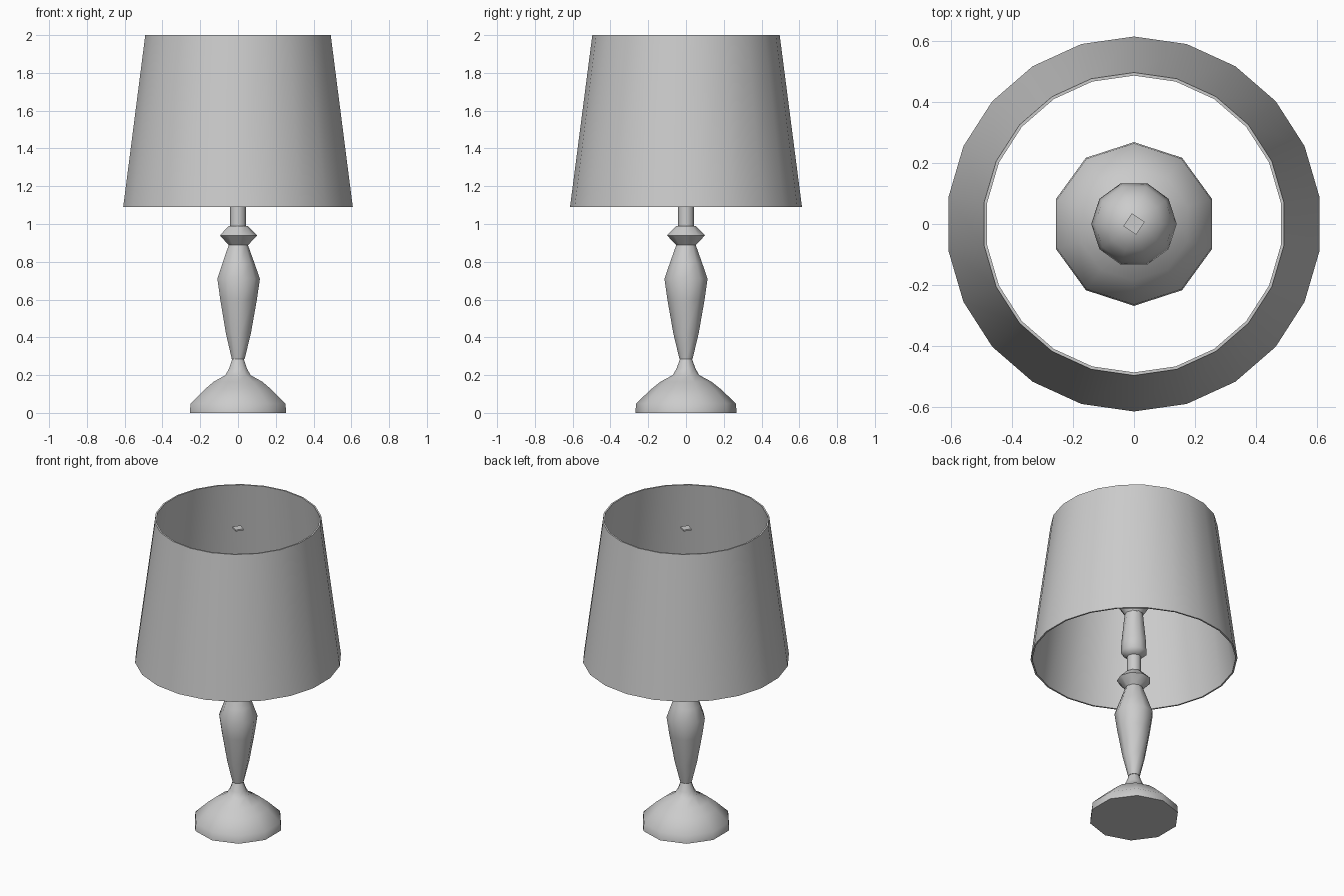
import bpy, bmesh, math

if "Cube" in bpy.data.objects:
    bpy.data.objects.remove(bpy.data.objects["Cube"])

grey = bpy.data.materials.new("light grey")
grey.diffuse_color = (0.6, 0.6, 0.6, 1)
grey.use_nodes = True
grey.node_tree.nodes["Principled BSDF"].inputs["Base Color"].default_value = grey.diffuse_color


def lathe(name, profile, sides, closed=False, turn=0.0, angle=50):
    """Spin (radius, z) points round the z axis; open profiles get end caps."""
    bm = bmesh.new()
    rings = []
    for r, z in profile:
        rings.append([bm.verts.new((r * math.cos(turn + math.tau * i / sides),
                                    r * math.sin(turn + math.tau * i / sides), z))
                      for i in range(sides)])
    pairs = list(zip(rings, rings[1:]))
    if closed:
        pairs.append((rings[-1], rings[0]))
    else:
        bm.faces.new(rings[0][::-1])
        bm.faces.new(rings[-1])
    for a, b in pairs:
        for i in range(sides):
            j = (i + 1) % sides
            bm.faces.new((a[i], a[j], b[j], b[i]))
    bmesh.ops.recalc_face_normals(bm, faces=bm.faces)
    mesh = bpy.data.meshes.new(name)
    bm.to_mesh(mesh)
    bm.free()
    mesh.materials.append(grey)
    obj = bpy.data.objects.new(name, mesh)
    bpy.context.collection.objects.link(obj)
    bpy.ops.object.select_all(action='DESELECT')
    obj.select_set(True)
    bpy.context.view_layer.objects.active = obj
    bpy.ops.object.shade_smooth_by_angle(angle=math.radians(angle))
    return obj


# domed foot rising to a narrow neck
lathe("foot", [(0.268, 0), (0.264, 0.05), (0.185, 0.125), (0.135, 0.165),
               (0.07, 0.2), (0.05, 0.235), (0.03, 0.29)], 10, turn=math.pi / 2)

# turned baluster body
lathe("body", [(0.035, 0.285), (0.068, 0.42), (0.1, 0.6), (0.116, 0.71),
               (0.088, 0.79), (0.052, 0.89)], 9)

# pointed collar and the stem above it
lathe("collar", [(0.05, 0.885), (0.102, 0.94), (0.052, 0.99)], 9, angle=35)
lathe("stem", [(0.043, 0.98), (0.043, 1.11)], 8)

# socket and bulb hidden inside the shade
lathe("socket", [(0.045, 1.1), (0.078, 1.13), (0.075, 1.2), (0.055, 1.4)], 9)
lathe("bulb", [(0.055, 1.39), (0.1, 1.46), (0.14, 1.56), (0.128, 1.62),
               (0.09, 1.68), (0.03, 1.71)], 10)

# small cap near the top of the shade
lathe("top_cap", [(0.036, 1.935), (0.036, 1.945)], 4, turn=0.2)

# thin tapered drum shade, open at both ends
lathe("shade", [(0.614, 1.09), (0.496, 2.0), (0.486, 2.0), (0.604, 1.09)],
      22, closed=True, turn=math.pi / 2)
